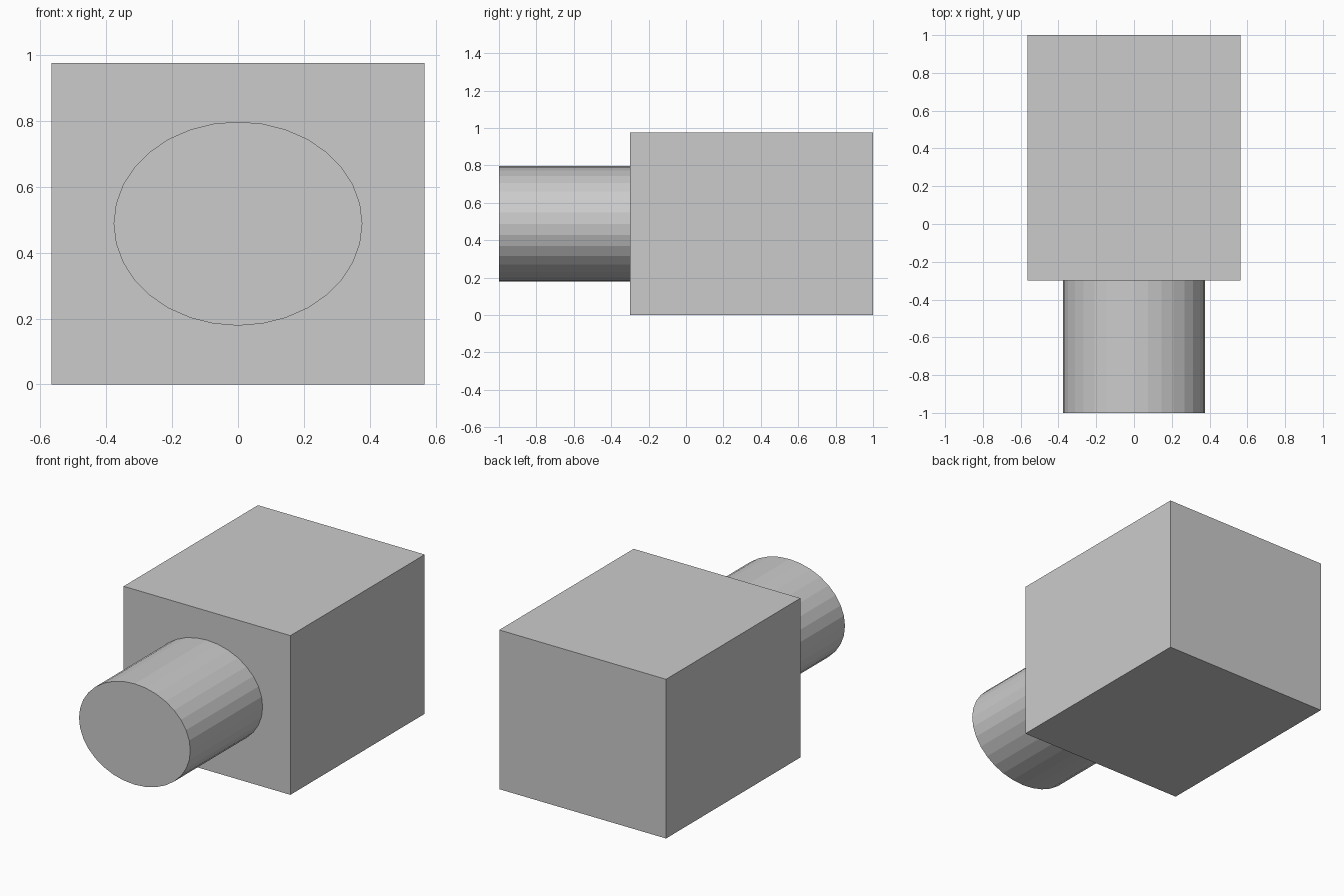
import bpy
from math import radians

if "Cube" in bpy.data.objects:
    bpy.data.objects.remove(bpy.data.objects["Cube"])

HALF_W, HEIGHT = 0.565, 0.975
FRONT, JOIN, BACK = -1.0, -0.30, 1.0
MID_Z = HEIGHT / 2


def finish(name, scale):
    """Name the new primitive, size it and apply the transform."""
    ob = bpy.context.object
    ob.name = ob.data.name = name
    ob.scale = scale
    bpy.ops.object.transform_apply(location=False, rotation=True, scale=True)
    return ob


# Rectangular main block
bpy.ops.mesh.primitive_cube_add(size=1, location=(0, (JOIN + BACK) / 2, MID_Z))
finish("main_block", (2 * HALF_W, BACK - JOIN, HEIGHT))

# Oval 32-sided barrel on the front face (local z becomes y)
bpy.ops.mesh.primitive_cylinder_add(vertices=32, radius=1, depth=1,
                                    location=(0, (FRONT + JOIN) / 2, MID_Z),
                                    rotation=(radians(90), 0, 0))
finish("front_barrel", (0.377, 0.309, JOIN - FRONT))
